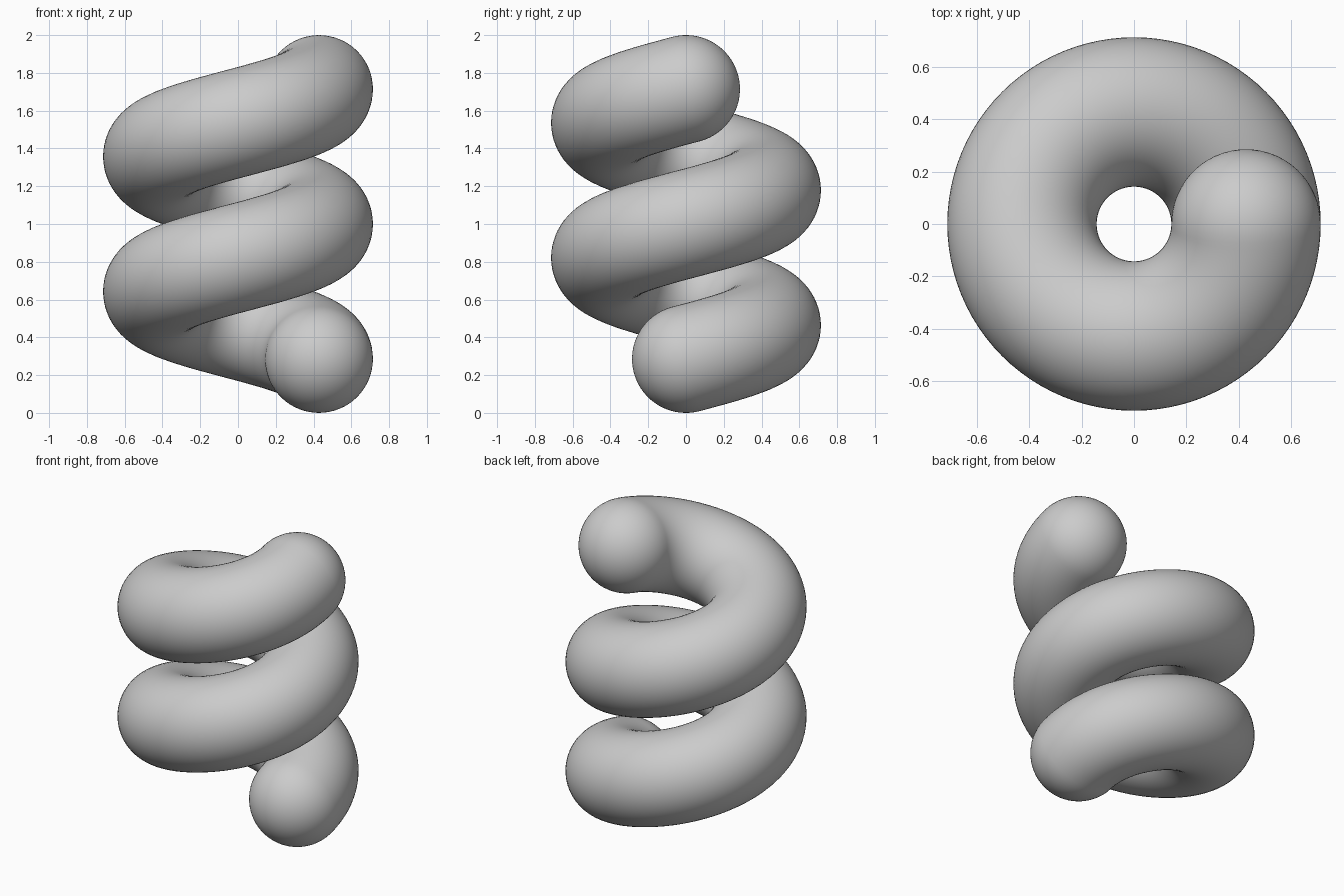
import bpy, bmesh
from math import sin, cos, pi, tau
from mathutils import Vector

if "Cube" in bpy.data.objects:
    bpy.data.objects.remove(bpy.data.objects["Cube"])

R, r, pitch, turns = 3 / 7, 2 / 7, 5 / 7, 2   # coil radius, tube radius, rise per turn
STEPS, SIDES, CAP = 192, 64, 16
climb = pitch / tau


def frame(a):
    """Centre, tangent, outward and binormal directions of the helix at angle a."""
    centre = Vector((R * cos(a), R * sin(a), r + climb * a))
    tangent = Vector((-R * sin(a), R * cos(a), climb)).normalized()
    outward = Vector((cos(a), sin(a), 0))
    return centre, tangent, outward, tangent.cross(outward)


bm = bmesh.new()


def ring(a, cap=0.0):
    """Circle across the tube; cap is the latitude on the rounded end."""
    c, t, n, b = frame(a)
    c = c + t * r * sin(cap)
    k = r * cos(cap)
    return [bm.verts.new(c + n * k * cos(s * tau / SIDES) + b * k * sin(s * tau / SIDES))
            for s in range(SIDES)]


# Rounded start, helical tube, rounded end
end = turns * tau
rings = [ring(0, -pi / 2 * i / CAP) for i in range(CAP - 1, 0, -1)]
rings += [ring(end * i / STEPS) for i in range(STEPS + 1)]
rings += [ring(end, pi / 2 * i / CAP) for i in range(1, CAP)]
for lo, hi in zip(rings, rings[1:]):
    for s in range(SIDES):
        q = (s + 1) % SIDES
        bm.faces.new((lo[s], lo[q], hi[q], hi[s]))

# Poles closing both ends
for a, side, loop in ((0, -1, rings[0]), (end, 1, rings[-1])):
    c, t, _, _ = frame(a)
    pole = bm.verts.new(c + t * r * side)
    for s in range(SIDES):
        bm.faces.new((loop[s], loop[(s + 1) % SIDES], pole))

bmesh.ops.recalc_face_normals(bm, faces=bm.faces[:])
for f in bm.faces:
    f.smooth = True
mesh = bpy.data.meshes.new("coil")
bm.to_mesh(mesh)
bm.free()
bpy.context.collection.objects.link(bpy.data.objects.new("coil", mesh))
